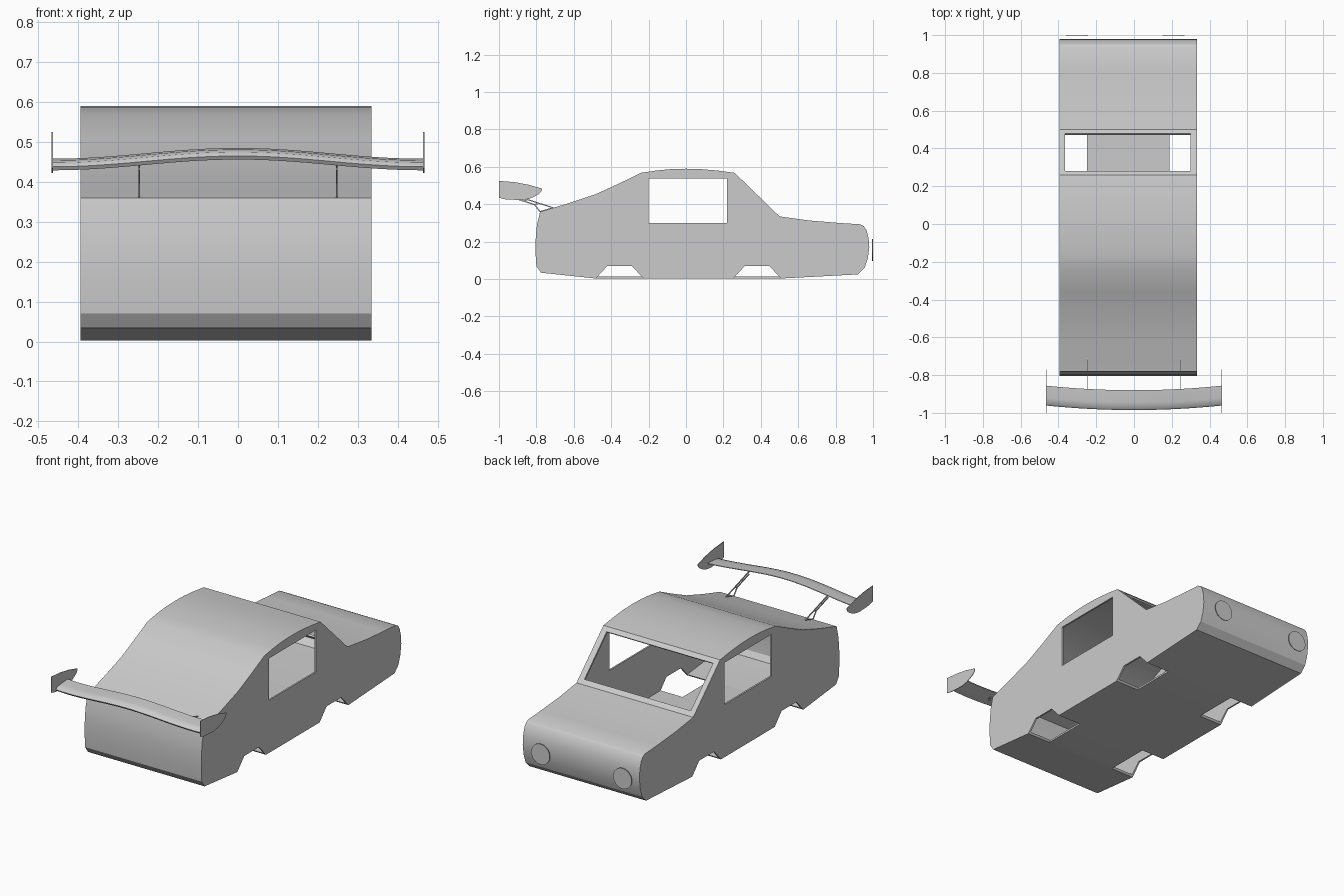
import bpy, bmesh, math
from mathutils import Vector

if "Cube" in bpy.data.objects:
    bpy.data.objects.remove(bpy.data.objects["Cube"])


def link(name, bm):
    bmesh.ops.recalc_face_normals(bm, faces=bm.faces)
    me = bpy.data.meshes.new(name)
    bm.to_mesh(me)
    bm.free()
    ob = bpy.data.objects.new(name, me)
    bpy.context.collection.objects.link(ob)
    return ob


def add_prism(bm, profile, x0, x1):
    """Extrude a (y, z) profile along x."""
    f = bm.faces.new([bm.verts.new((x0, y, z)) for y, z in profile])
    r = bmesh.ops.extrude_face_region(bm, geom=[f])
    vs = [v for v in r["geom"] if isinstance(v, bmesh.types.BMVert)]
    bmesh.ops.translate(bm, verts=vs, vec=(x1 - x0, 0, 0))


def prism(name, profile, x0, x1):
    bm = bmesh.new()
    add_prism(bm, profile, x0, x1)
    return link(name, bm)


def smooth(ob, angle=30):
    bpy.ops.object.select_all(action='DESELECT')
    ob.select_set(True)
    bpy.context.view_layer.objects.active = ob
    bpy.ops.object.shade_smooth_by_angle(angle=math.radians(angle))


LEFT, RIGHT, WALL = -0.395, 0.334, 0.01

# Body shell: side profile extruded across the width, hollowed
outline = [(-0.80, 0.07), (-0.775, 0.034), (-0.48, 0.003), (0.505, 0.003),
           (0.92, 0.025), (0.955, 0.06), (0.972, 0.11), (0.98, 0.17),
           (0.976, 0.22), (0.965, 0.262), (0.95, 0.283), (0.93, 0.293),
           (0.82, 0.30), (0.66, 0.313), (0.50, 0.335), (0.26, 0.568),
           (0.17, 0.58), (0.08, 0.588), (0.0, 0.59), (-0.08, 0.588),
           (-0.16, 0.58), (-0.24, 0.568), (-0.36, 0.51), (-0.48, 0.455),
           (-0.63, 0.405), (-0.78, 0.36), (-0.797, 0.29), (-0.804, 0.21),
           (-0.804, 0.13)]
body = prism("car_body", outline, LEFT, RIGHT)
shell = body.modifiers.new("shell", 'SOLIDIFY')
shell.thickness, shell.offset, shell.use_even_offset = WALL, -1, True

# Cutters: side windows, windscreen and four wheel wells
cutters = [
    prism("side_window_cutter", [(-0.2, 0.30), (0.22, 0.30), (0.22, 0.537), (-0.2, 0.537)],
          -0.6, 0.6)]
slope = Vector((0.24, -0.233)).normalized()
normal = Vector((-slope.y, slope.x))
top, bottom = Vector((0.28, 0.549)), Vector((0.478, 0.356))
cutters.append(prism("windscreen_cutter",
                     [p + normal * d for p, d in ((top, -0.03), (bottom, -0.03),
                                                  (bottom, 0.03), (top, 0.03))],
                     -0.365, 0.30))
for y in (-0.355, 0.38):
    well = [(y - 0.149, -0.02), (y + 0.149, -0.02), (y + 0.066, 0.07), (y - 0.066, 0.07)]
    for x0, x1 in ((-0.5, -0.25), (0.187, 0.5)):
        cutters.append(prism("wheel_well_cutter", well, x0, x1))
for c in cutters:
    c.hide_render = True
    c.hide_set(True)
    m = body.modifiers.new("cut", 'BOOLEAN')
    m.operation, m.solver, m.object = 'DIFFERENCE', 'EXACT', c
bpy.context.view_layer.objects.active = body
body.select_set(True)
for m in list(body.modifiers):
    bpy.ops.object.modifier_apply(modifier=m.name)
for c in cutters:
    bpy.data.objects.remove(c)
smooth(body, 25)

# Round headlights
for side, x in (("left", -0.302), ("right", 0.21)):
    bpy.ops.mesh.primitive_cylinder_add(vertices=32, radius=0.058, depth=0.004,
                                        location=(x, 0.997, 0.155),
                                        rotation=(math.pi / 2, 0, 0))
    light = bpy.context.object
    light.name = "headlight_" + side
    smooth(light)

# Spoiler wing: aerofoil section swept along a bowed, arched path
section = [(-0.985, 0.465), (-0.977, 0.475), (-0.945, 0.481), (-0.88, 0.485),
           (-0.88, 0.481), (-0.93, 0.468), (-0.96, 0.458), (-0.979, 0.456)]
bm = bmesh.new()
rings = []
for i in range(33):
    u = i / 16 - 1
    dy, dz = 0.024 * u * u, -0.0135 * (1 - math.cos(math.pi * u))
    rings.append([bm.verts.new((0.465 * u, y + dy, z + dz)) for y, z in section])
n = len(section)
for a, b in zip(rings, rings[1:]):
    for k in range(n):
        bm.faces.new((a[k], a[(k + 1) % n], b[(k + 1) % n], b[k]))
bm.faces.new(rings[0])
bm.faces.new(rings[-1])
smooth(link("spoiler_wing", bm), 50)

# End plates and truss struts on both sides
plate = [(-1.0, 0.525), (-0.915, 0.518), (-0.84, 0.504), (-0.77, 0.484),
         (-0.773, 0.468), (-0.786, 0.456), (-0.81, 0.441), (-0.84, 0.429),
         (-0.88, 0.422), (-0.97, 0.427), (-1.0, 0.435)]
bars = [((-0.92, 0.448), (-0.71, 0.381)), ((-0.915, 0.432), (-0.81, 0.398)),
        ((-0.81, 0.398), (-0.78, 0.361)), ((-0.782, 0.36), (-0.71, 0.381)),
        ((-0.81, 0.398), (-0.785, 0.405)), ((-0.865, 0.416), (-0.85, 0.426))]
for side, s in (("left", -1), ("right", 1)):
    prism("spoiler_end_plate_" + side, plate, s * 0.464, s * 0.467)
    bm = bmesh.new()
    for p, q in bars:
        p, q = Vector(p), Vector(q)
        d = (q - p).normalized() * 0.003
        w = Vector((-d.y, d.x))
        add_prism(bm, [p + w, p - w, q - w, q + w], s * 0.245, s * 0.249)
    link("spoiler_strut_" + side, bm)
